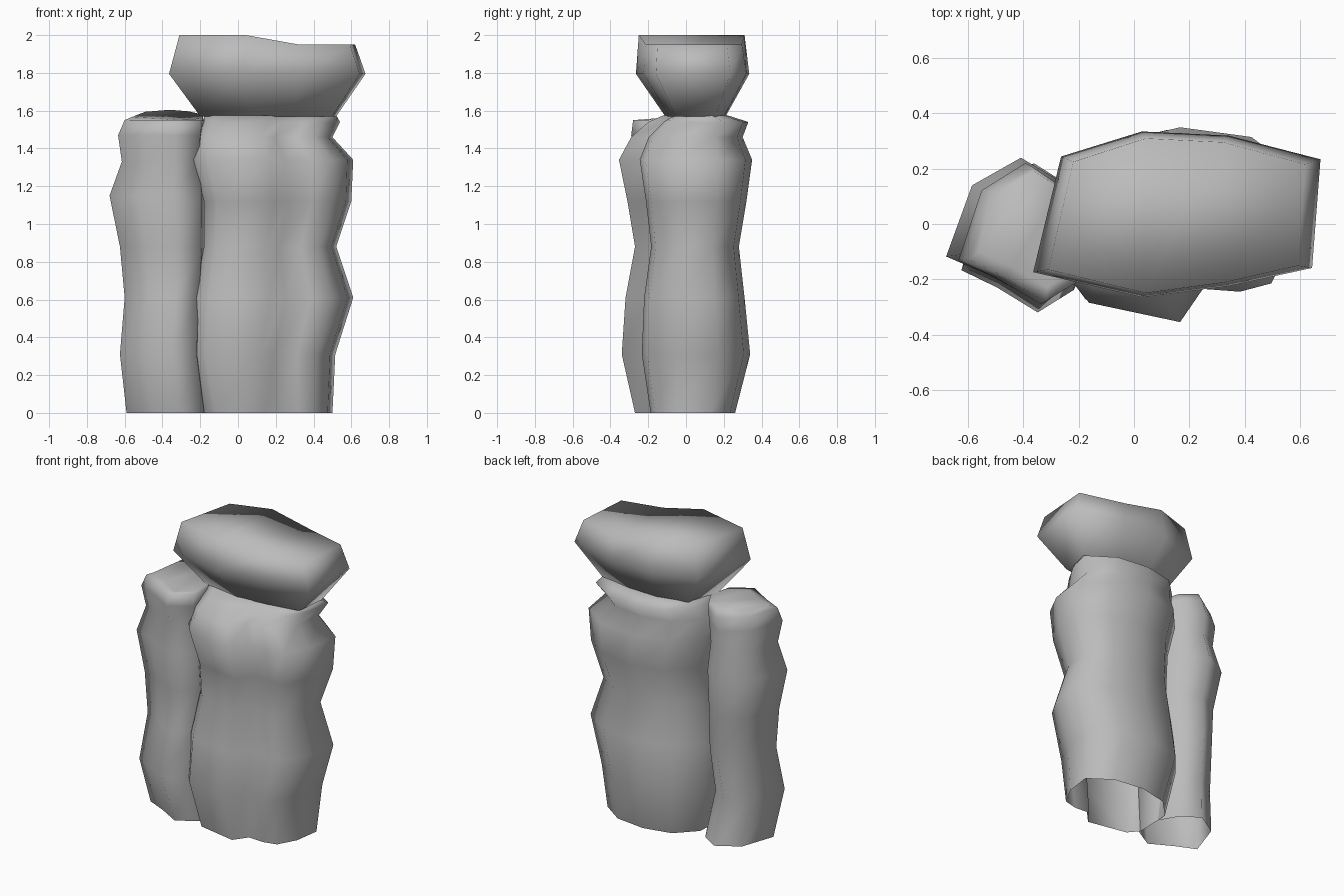
import bpy
import bmesh

cube = bpy.data.objects.get("Cube")
if cube:
    bpy.data.objects.remove(cube, do_unlink=True)

stone = bpy.data.materials.new("grey stone")
stone.use_nodes = True
stone.diffuse_color = (0.5, 0.5, 0.5, 1)
stone.node_tree.nodes["Principled BSDF"].inputs["Base Color"].default_value = (0.5, 0.5, 0.5, 1)


def fit(v, vals, lo, hi):
    """Map v from the range of vals to lo..hi."""
    return lo + (v - min(vals)) / (max(vals) - min(vals)) * (hi - lo)


def close(bm, loop):
    """Close an even loop with a strip of quads running across it."""
    for k in range(len(loop) // 2 - 1):
        bm.faces.new((loop[k], loop[k + 1], loop[-2 - k], loop[-1 - k]))


def loft(name, outline, rings, top_z, bottom=False):
    """Stack one counter-clockwise outline, fitted to each ring's z and x, y limits."""
    xs, ys = zip(*outline)
    bm = bmesh.new()
    loops = []
    for z, x0, x1, y0, y1 in rings:
        loops.append([bm.verts.new((fit(x, xs, x0, x1), fit(y, ys, y0, y1), z))
                      for x, y in outline])
    for low, high in zip(loops, loops[1:]):
        for i in range(len(outline)):
            j = (i + 1) % len(outline)
            bm.faces.new((low[i], low[j], high[j], high[i]))
    close(bm, loops[-1])
    if bottom:
        close(bm, loops[0][::-1])
    for v in loops[-1]:
        v.co.z = top_z(v.co)
    for f in bm.faces:
        f.smooth = True
    mesh = bpy.data.meshes.new(name)
    bm.to_mesh(mesh)
    bm.free()
    mesh.materials.append(stone)
    bpy.context.collection.objects.link(bpy.data.objects.new(name, mesh))


# Tall pillar, open underneath, with a groove down its front
tall_outline = [(-.22, -.19), (-.15, -.28), (.17, -.35), (.25, -.23), (.38, -.24),
                (.49, -.21), (.57, -.05), (.6, .18), (.42, .32), (.17, .355),
                (-.06, .3), (-.21, .13)]
loft("tall_pillar", tall_outline, [
    (0, -.18, .50, -.27, .26),
    (.31, -.24, .515, -.34, .34),
    (.61, -.23, .61, -.32, .31),
    (.88, -.18, .52, -.27, .28),
    (1.12, -.18, .60, -.31, .32),
    (1.34, -.235, .61, -.355, .35),
    (1.46, -.21, .50, -.29, .30),
    (1.54, -.18, .54, -.20, .33),
    (1.575, -.18, .52, -.12, .22)], top_z=lambda p: p.z)

# Short pillar, open underneath, with a top that slopes to the front
short_outline = [(-.67, -.13), (-.52, -.2), (-.35, -.3), (-.2, -.21),
                 (-.19, 0), (-.28, .16), (-.41, .245), (-.58, .14)]
loft("short_pillar", short_outline, [
    (0, -.59, -.17, -.24, .22),
    (.31, -.625, -.21, -.32, .17),
    (.61, -.60, -.2, -.26, .21),
    (.88, -.625, -.18, -.25, .2),
    (1.15, -.68, -.18, -.28, .24),
    (1.33, -.615, -.2, -.25, .2),
    (1.47, -.635, -.19, -.29, .22),
    (1.55, -.60, -.18, -.28, .21),
    (1.58, -.56, -.19, -.23, .19)],
    top_z=lambda p: 1.58 + p.y * .13)

# Wide cap stone resting on the tall pillar, its top dipping to one side
cap_outline = [(-.36, -.17), (.03, -.26), (.34, -.22), (.64, -.155), (.67, .235),
               (.34, .32), (.03, .335), (-.26, .245)]
loft("cap_stone", cap_outline, [
    (1.57, -.2, .52, -.11, .21),
    (1.795, -.365, .675, -.265, .335),
    (2, -.31, .62, -.25, .31)],
    top_z=lambda p: 2 - .05 * min(1, max(0, (p.x - .05) / .27)), bottom=True)
